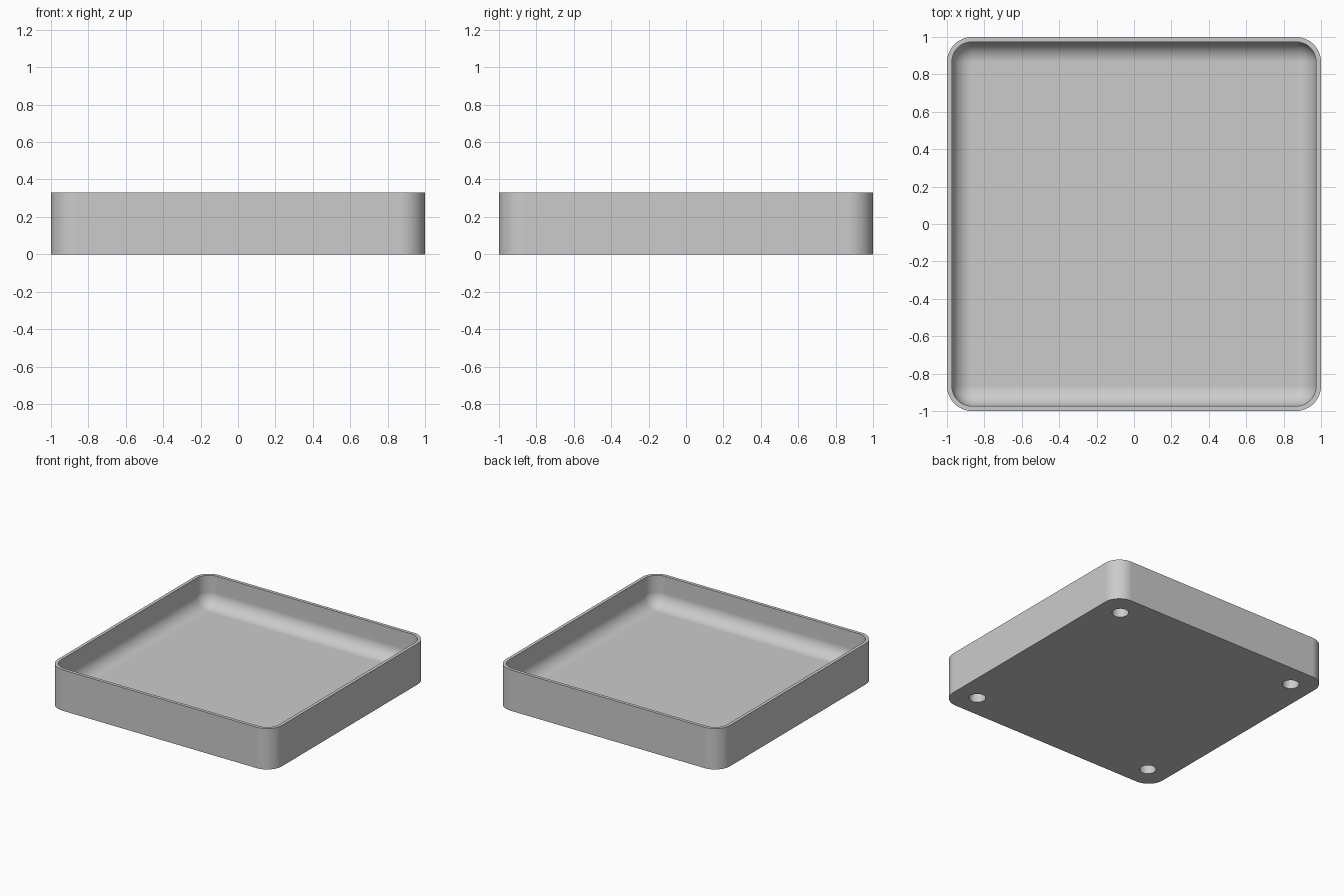
import bpy, bmesh, math

old = bpy.data.objects.get("Cube")
if old:
    bpy.data.objects.remove(old, do_unlink=True)

HEIGHT, FLOOR, WALL = 0.33, 0.085, 0.026
CORNER, FILLET = 0.135, 0.108
HOLE_POS, HOLE_R, HOLE_DEPTH = 0.813, 0.061, 0.073
SEGS = 12

grey = bpy.data.materials.new("plain grey")
grey.use_nodes = True
colour = (0.6, 0.6, 0.6, 1)
grey.diffuse_color = colour
grey.node_tree.nodes["Principled BSDF"].inputs["Base Color"].default_value = colour


def rounded_loop(bm, inset, z):
    """Ring of vertices around a rounded square, inset from the outer wall."""
    r, c = CORNER - inset, 1 - CORNER
    ring = []
    for q, (sx, sy) in enumerate([(1, 1), (-1, 1), (-1, -1), (1, -1)]):
        for i in range(SEGS + 1):
            a = (q + i / SEGS) * math.pi / 2
            ring.append(bm.verts.new((sx * c + r * math.cos(a),
                                      sy * c + r * math.sin(a), z)))
    return ring


# Tray: outer wall, rim, inner wall, rounded floor edge
section = [(0, 0), (0, HEIGHT), (WALL, HEIGHT)]
for i in range(SEGS + 1):
    a = i / SEGS * math.pi / 2
    section.append((WALL + FILLET * (1 - math.cos(a)),
                    FLOOR + FILLET * (1 - math.sin(a))))

bm = bmesh.new()
rings = [rounded_loop(bm, inset, z) for inset, z in section]
for low, high in zip(rings, rings[1:]):
    for i in range(len(low)):
        j = (i + 1) % len(low)
        bm.faces.new((low[i], low[j], high[j], high[i]))
bm.faces.new(rings[0][::-1])
bm.faces.new(rings[-1])
bmesh.ops.recalc_face_normals(bm, faces=bm.faces)
mesh = bpy.data.meshes.new("tray")
bm.to_mesh(mesh)
bm.free()
mesh.materials.append(grey)
tray = bpy.data.objects.new("tray", mesh)
bpy.context.collection.objects.link(tray)

# Blind holes under the four corners
cutters = []
for sx in (-1, 1):
    for sy in (-1, 1):
        bpy.ops.mesh.primitive_cylinder_add(
            vertices=48, radius=HOLE_R, depth=2 * HOLE_DEPTH,
            location=(sx * HOLE_POS, sy * HOLE_POS, 0))
        cutter = bpy.context.object
        cutter.name = "hole_cutter"
        cutter.hide_render = True
        cutter.data.materials.append(grey)
        cutters.append(cutter)

bpy.ops.object.select_all(action="DESELECT")
tray.select_set(True)
bpy.context.view_layer.objects.active = tray
for cutter in cutters:
    cut = tray.modifiers.new("foot_hole", "BOOLEAN")
    cut.operation, cut.solver, cut.object = "DIFFERENCE", "EXACT", cutter
    bpy.ops.object.modifier_apply(modifier=cut.name)
for cutter in cutters:
    bpy.data.objects.remove(cutter, do_unlink=True)

# Smooth curves, crisp rims, flat panels
bpy.ops.object.shade_smooth_by_angle(angle=math.radians(35))
weighted = tray.modifiers.new("flat_panels", "WEIGHTED_NORMAL")
weighted.keep_sharp = True
